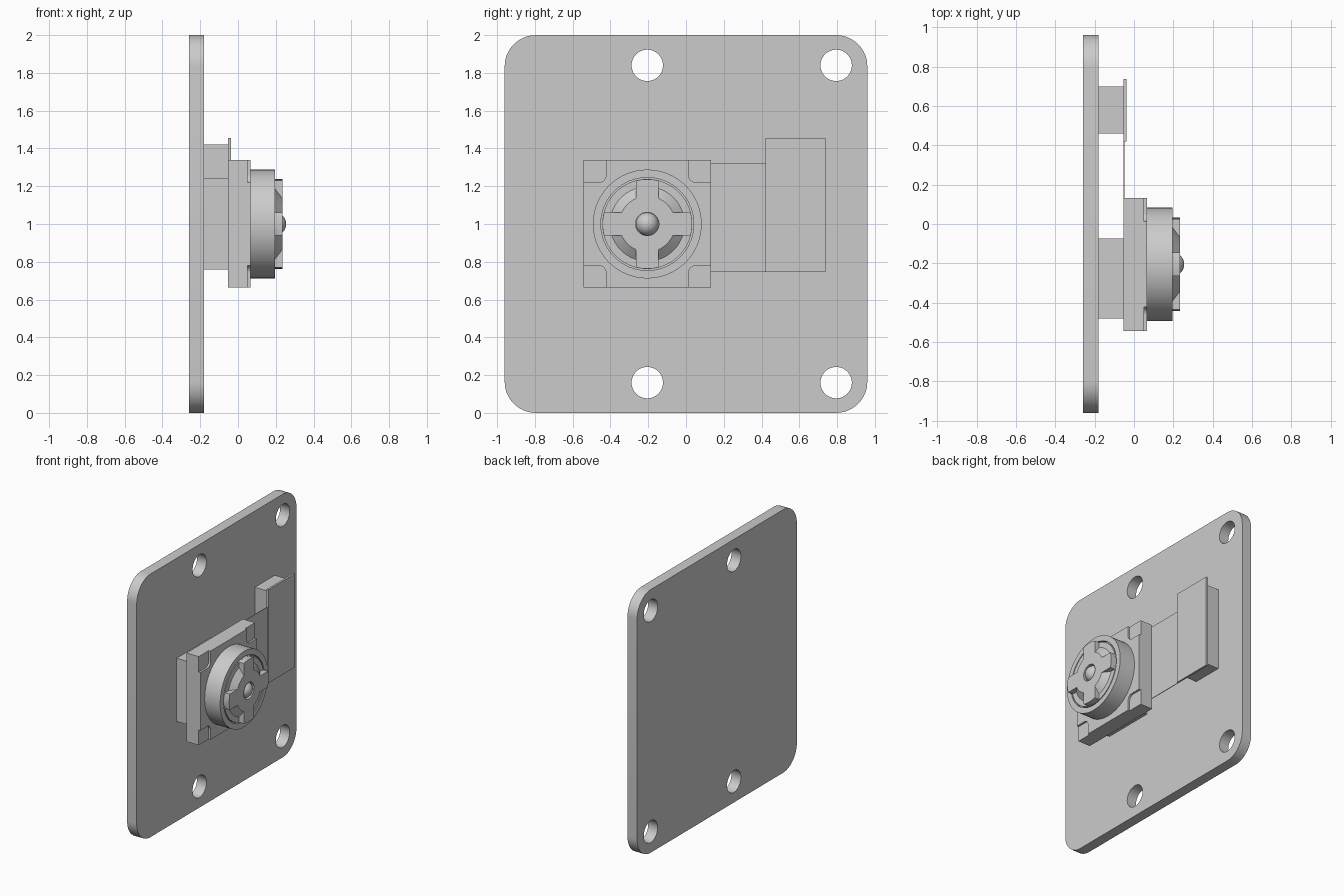
import bpy, bmesh
from math import pi, sin, cos, asin, radians
from mathutils import Matrix

cube = bpy.data.objects.get("Cube")
if cube:
    bpy.data.objects.remove(cube, do_unlink=True)

grey = bpy.data.materials.new("light_grey")
grey.use_nodes = True
grey.diffuse_color = (0.6, 0.6, 0.6, 1)
grey.node_tree.nodes["Principled BSDF"].inputs["Base Color"].default_value = (0.6, 0.6, 0.6, 1)

LENS_Y, LENS_Z = -0.205, 1.0


def finish(name, bm):
    bmesh.ops.remove_doubles(bm, verts=bm.verts, dist=1e-5)
    bmesh.ops.recalc_face_normals(bm, faces=bm.faces)
    mesh = bpy.data.meshes.new(name)
    bm.to_mesh(mesh)
    bm.free()
    mesh.materials.append(grey)
    obj = bpy.data.objects.new(name, mesh)
    bpy.context.collection.objects.link(obj)
    return obj


def prism(name, outline, x0, x1):
    """Extrude a (y, z) outline along x."""
    bm = bmesh.new()
    face = bm.faces.new([bm.verts.new((x0, y, z)) for y, z in outline])
    ext = bmesh.ops.extrude_face_region(bm, geom=[face])["geom"]
    bmesh.ops.translate(bm, vec=(x1 - x0, 0, 0),
                        verts=[v for v in ext if isinstance(v, bmesh.types.BMVert)])
    return finish(name, bm)


def arc(y, z, r, a0, a1, n):
    return [(y + r * cos(a0 + (a1 - a0) * i / n), z + r * sin(a0 + (a1 - a0) * i / n))
            for i in range(n + 1)]


def rounded(y0, y1, z0, z1, r):
    corners = [(y1 - r, z1 - r), (y0 + r, z1 - r), (y0 + r, z0 + r), (y1 - r, z0 + r)]
    return [p for k, (y, z) in enumerate(corners)
            for p in arc(y, z, r, k * pi / 2, (k + 1) * pi / 2, 12)]


def box(name, x0, x1, y0, y1, z0, z1):
    return prism(name, [(y0, z0), (y1, z0), (y1, z1), (y0, z1)], x0, x1)


def cylinder(name, y, z, r, x0, x1):
    return prism(name, arc(y, z, r, 0, 2 * pi, 48)[:-1], x0, x1)


def lathe(name, profile, closed=False):
    """Turn a (radius, x) profile around the lens axis."""
    bm = bmesh.new()
    vs = [bm.verts.new((x, LENS_Y + r, LENS_Z)) for r, x in profile]
    edges = [bm.edges.new(pair) for pair in zip(vs, vs[1:])]
    if closed:
        edges.append(bm.edges.new((vs[-1], vs[0])))
    bmesh.ops.spin(bm, geom=vs + edges, cent=(0, LENS_Y, LENS_Z), axis=(1, 0, 0),
                   angle=2 * pi, steps=64, use_merge=True)
    return finish(name, bm)


def combine(obj, other, operation):
    mod = obj.modifiers.new("cut", 'BOOLEAN')
    mod.operation, mod.solver, mod.object = operation, 'EXACT', other
    bpy.context.view_layer.objects.active = obj
    bpy.ops.object.modifier_apply(modifier=mod.name)
    bpy.data.objects.remove(other, do_unlink=True)


# Mounting plate with four screw holes
plate = prism("mounting_plate", rounded(-0.96, 0.96, 0, 2, 0.165), -0.26, -0.18)
for y in (LENS_Y, 0.795):
    for z in (0.16, 1.84):
        combine(plate, cylinder("hole_cutter", y, z, 0.083, -0.4, 0), 'DIFFERENCE')

# Spacers, ribbon and connector
camera_spacer = box("camera_spacer", -0.18, -0.053, -0.48, -0.073, 0.76, 1.24)
connector_spacer = box("connector_spacer", -0.18, -0.053, 0.46, 0.70, 0.785, 1.42)
connector = box("connector_board", -0.053, -0.038, 0.42, 0.738, 0.745, 1.455)
ribbon = box("ribbon_cable", -0.053, -0.048, 0.13, 0.42, 0.745, 1.32)

# Square housing with shallow rounded corner notches
housing = box("lens_housing", -0.053, 0.065, -0.543, 0.133, 0.664, 1.338)
for sy in (-1, 1):
    for sz in (-1, 1):
        y0, y1 = sorted((LENS_Y + sy * 0.218, LENS_Y + sy * 0.5))
        z0, z1 = sorted((LENS_Z + sz * 0.22, LENS_Z + sz * 0.5))
        notch = prism("notch_cutter", rounded(y0, y1, z0, z1, 0.04), 0.05, 0.1)
        combine(housing, notch, 'DIFFERENCE')

# Barrel ring with a narrow groove inside
ring = lathe("barrel_ring", [(0.2, 0.065), (0.288, 0.065), (0.288, 0.195),
                             (0.246, 0.195), (0.246, 0.17), (0.2, 0.17)], closed=True)

# Lens cap: conical hub joined with a four-armed cross, pierced in the middle
lens_cap = lathe("lens_cap", [(0, 0.1), (0.238, 0.1), (0.238, 0.195),
                              (0.197, 0.195), (0.148, 0.235), (0, 0.235)])
arm, reach = 0.06, 0.237
half = asin(arm / reach)
outline = []
for k in range(4):
    a = k * pi / 2
    outline += arc(LENS_Y, LENS_Z, reach, a - half, a + half, 6)
    outline += arc(LENS_Y, LENS_Z, arm * 2 ** 0.5, a + pi / 4, a + pi / 4, 1)[:1]
combine(lens_cap, prism("cross_arms", outline, 0.18, 0.235), 'UNION')
combine(lens_cap, cylinder("bore_cutter", LENS_Y, LENS_Z, 0.062, 0.15, 0.3), 'DIFFERENCE')

# Lens bead
bm = bmesh.new()
bmesh.ops.create_uvsphere(bm, u_segments=32, v_segments=16, radius=0.061,
                          matrix=Matrix.Translation((0.194, LENS_Y, LENS_Z)))
bead = finish("lens_bead", bm)

# Smooth the round surfaces and keep the edges sharp
bpy.ops.object.select_all(action='DESELECT')
for obj in (plate, housing, ring, lens_cap, bead):
    obj.select_set(True)
bpy.context.view_layer.objects.active = plate
bpy.ops.object.shade_smooth_by_angle(angle=radians(30))
